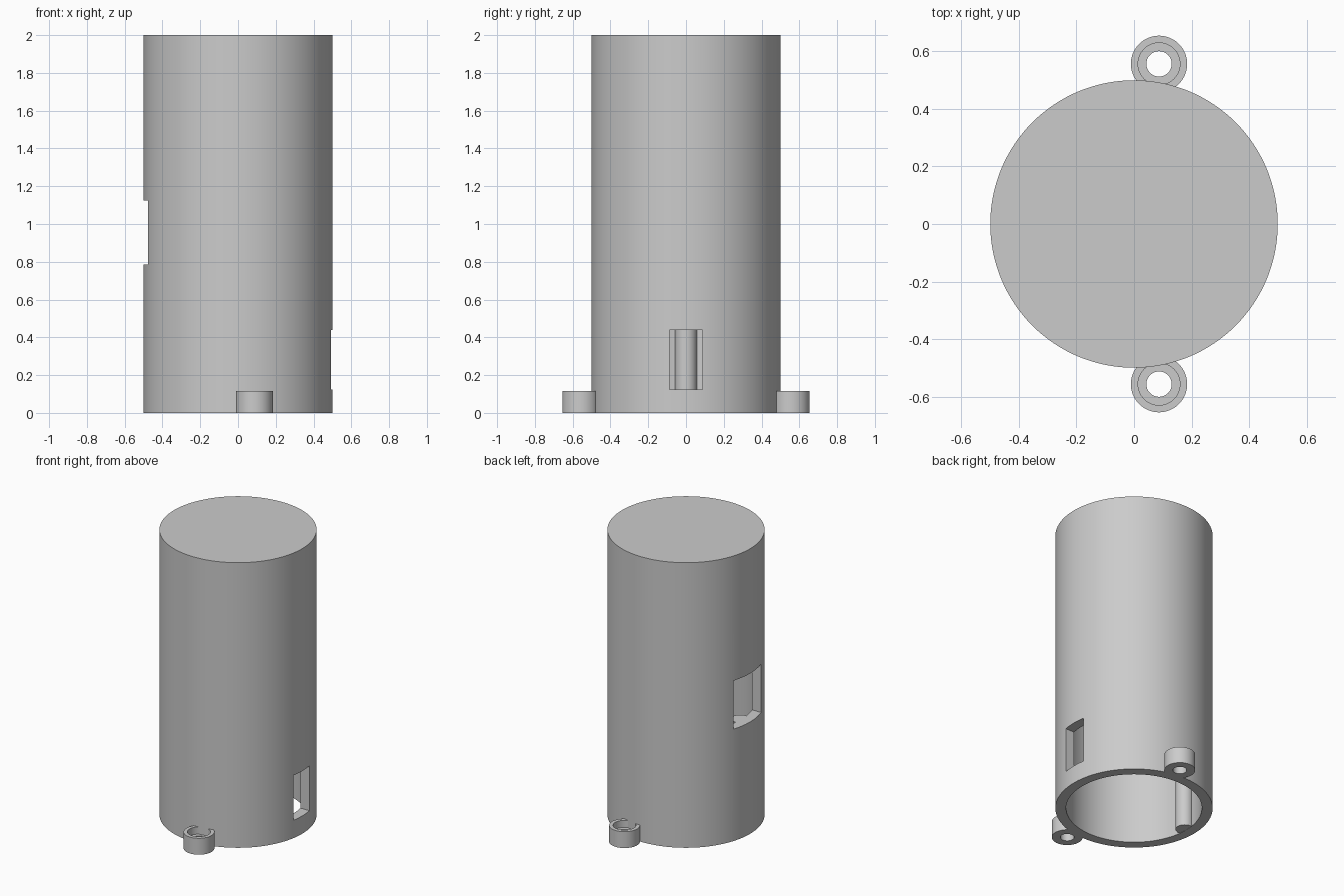
import bpy
import math

if "Cube" in bpy.data.objects:
    bpy.data.objects.remove(bpy.data.objects["Cube"], do_unlink=True)

grey = bpy.data.materials.new("light grey")
grey.use_nodes = True
COLOUR = (0.6, 0.6, 0.6, 1)
grey.diffuse_color = COLOUR
grey.node_tree.nodes["Principled BSDF"].inputs["Base Color"].default_value = COLOUR


def cylinder(name, radius, bottom, top, x=0, y=0, sides=64):
    bpy.ops.mesh.primitive_cylinder_add(vertices=sides, radius=radius, depth=top - bottom,
                                        location=(x, y, (bottom + top) / 2))
    obj = bpy.context.object
    obj.name = name
    obj.data.materials.append(grey)
    return obj


def box(name, x, width, bottom, top):
    bpy.ops.mesh.primitive_cube_add(size=1, location=(x, 0, (bottom + top) / 2))
    obj = bpy.context.object
    obj.name = name
    obj.scale = (0.3, width, top - bottom)
    obj.data.materials.append(grey)
    return obj


def cut(target, cutters):
    for cutter in cutters:
        mod = target.modifiers.new("cut", "BOOLEAN")
        mod.operation = "DIFFERENCE"
        mod.solver = "EXACT"
        mod.object = cutter
        bpy.context.view_layer.objects.active = target
        bpy.ops.object.modifier_apply(modifier=mod.name)
        bpy.data.objects.remove(cutter, do_unlink=True)


def smooth(obj):
    bpy.ops.object.select_all(action="DESELECT")
    obj.select_set(True)
    bpy.context.view_layer.objects.active = obj
    bpy.ops.object.shade_smooth_by_angle(angle=math.radians(30))


# Hollow body: closed at the top, open below, with a window on each side
body = cylinder("body", 0.5, 0, 2, sides=128)
cut(body, [
    cylinder("bore", 0.432, -0.1, 1.93, sides=128),
    box("large_window", -0.5, 0.306, 0.785, 1.125),
    box("small_window", 0.5, 0.176, 0.125, 0.44),
])
smooth(body)

# Round rib along the inner wall, below the large window
smooth(cylinder("inner_rib", 0.058, 0.001, 0.785, x=-0.42, sides=48))

# Screw lugs with counterbored holes, front and back
for name, side in (("front_lug", -1), ("back_lug", 1)):
    place = dict(x=0.087, y=side * 0.557)
    lug = cylinder(name, 0.098, 0, 0.115, **place)
    cut(lug, [
        cylinder("screw_hole", 0.044, -0.1, 0.2, **place),
        cylinder("counterbore", 0.073, 0.065, 0.2, **place),
    ])
    # Trim away whatever would poke into the bore
    cut(lug, [cylinder("lug_trim", 0.47, -0.1, 0.3, sides=128)])
    smooth(lug)
